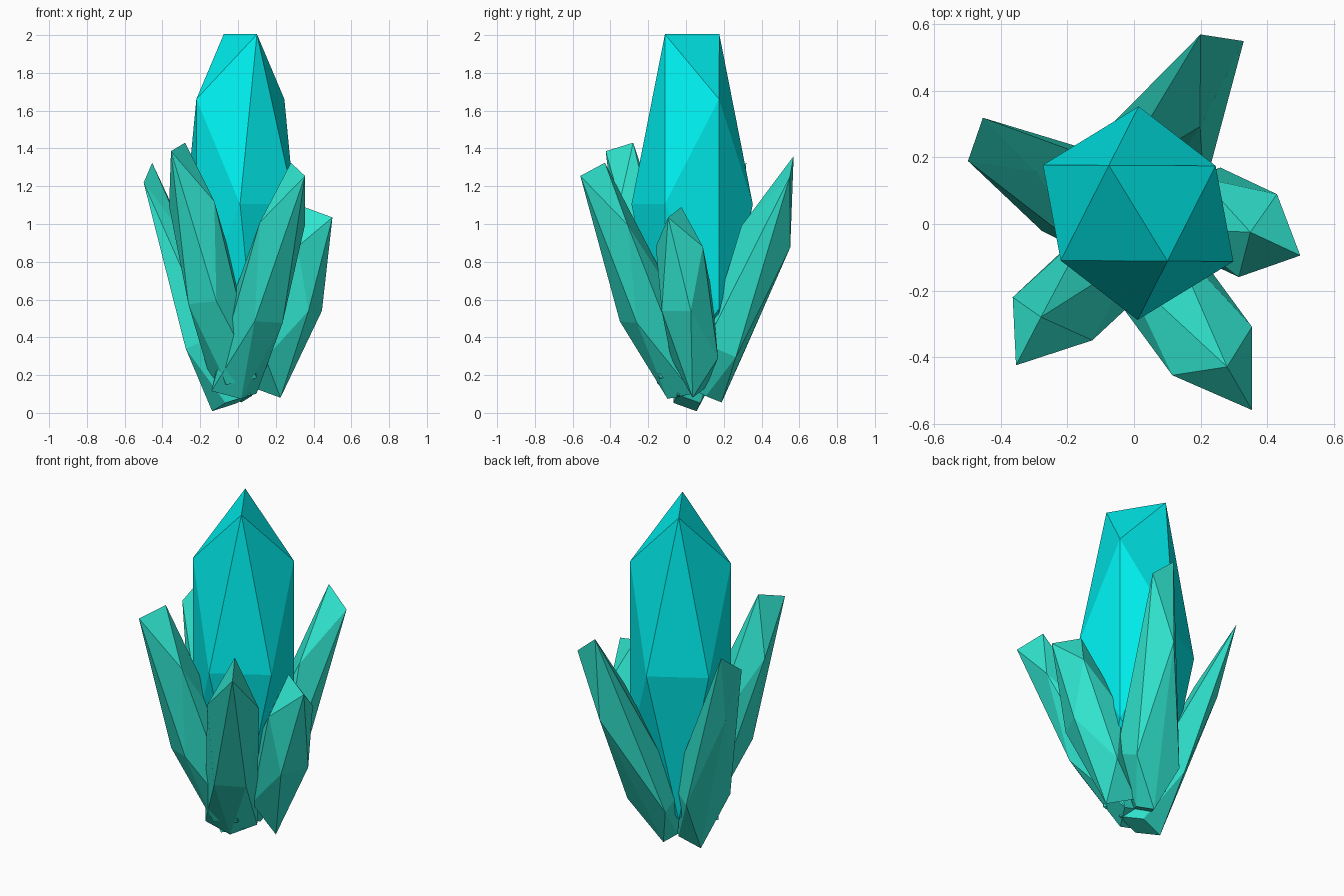
import bpy, bmesh
from mathutils import Vector as V

if "Cube" in bpy.data.objects:
    bpy.data.objects.remove(bpy.data.objects["Cube"])

PHI = 1.618


def material(name, rgb):
    m = bpy.data.materials.new(name)
    m.diffuse_color = (*rgb, 1)
    m.use_nodes = True
    m.node_tree.nodes["Principled BSDF"].inputs["Base Color"].default_value = m.diffuse_color
    return m


def crystal(name, mat, C, a, b, c, tip=None, shoulder=1.0, low=(0.92, 0.92), foot=1.0):
    """Stretched icosahedron: a, b are the cross axes, c the long axis.
    tip = half vector of the top edge, low = levels of lower ring and bottom edge."""
    C, a, b, c = V(C), V(a), V(b), V(c)
    t = V(tip) if tip else b
    pts = []
    for s in (-1, 1):
        pts.append(C + PHI * c + s * t)
        pts.append(C + c + s * shoulder * PHI * a)
        pts.append(C - low[0] * c + s * foot * PHI * a)
        pts.append(C - low[1] * c + s * b * foot)
        for r in (-1, 1):
            pts.append(C + s * a + r * PHI * b)
    for p in pts:
        p.z = max(p.z, 0)
    bm = bmesh.new()
    for p in pts:
        bm.verts.new(p)
    bmesh.ops.convex_hull(bm, input=bm.verts[:])
    loose = [v for v in bm.verts if not v.link_faces]
    bmesh.ops.delete(bm, geom=loose, context='VERTS')
    bmesh.ops.recalc_face_normals(bm, faces=bm.faces[:])
    me = bpy.data.meshes.new(name)
    bm.to_mesh(me)
    bm.free()
    me.materials.append(mat)
    ob = bpy.data.objects.new(name, me)
    bpy.context.collection.objects.link(ob)
    return ob


cyan = material("cyan_crystal", (0.0, 0.85, 0.85))
teal = material("teal_crystal", (0.03, 0.78, 0.62))

# Large upright crystal
crystal("main_crystal", cyan, (0.0125, 0.0325, 1.105), (0.144, 0.088, 0),
        (-0.088, 0.144, 0), (0, 0, 0.556), low=(1, PHI))

# Five leaning crystals around it
crystal("front_right_crystal", teal, (0.1015, -0.2, 0.537), (0.074, 0.045, -0.004),
        (0.0375, -0.065, -0.035), (0.1335, -0.182, 0.465))
crystal("front_left_crystal", teal, (-0.128, -0.176, 0.62), (0.074, -0.04, 0.008),
        (-0.0375, -0.0725, -0.0225), (-0.117, -0.109, 0.487))
crystal("right_crystal", teal, (0.2875, 0.005, 0.585), (0.0355, 0.077, 0),
        (0.075, -0.035, -0.0275), (0.085, -0.04, 0.295), low=(1, PHI))
crystal("left_crystal", teal, (-0.15, 0.07, 0.37), (-0.07, 0.035, -0.03),
        (0.035, 0.078, 0), (-0.202, 0.114, 0.557), tip=(0.0225, 0.065, 0.0525),
        shoulder=0.5, low=(0.57, 0.57), foot=0.9)
crystal("back_crystal", teal, (0.07, 0.2, 0.33), (-0.005, 0.08, -0.035),
        (0.084, -0.01, 0), (0.1205, 0.2225, 0.6025), tip=(0.065, -0.01, -0.055),
        low=(0.4, 0.4), foot=0.6)
